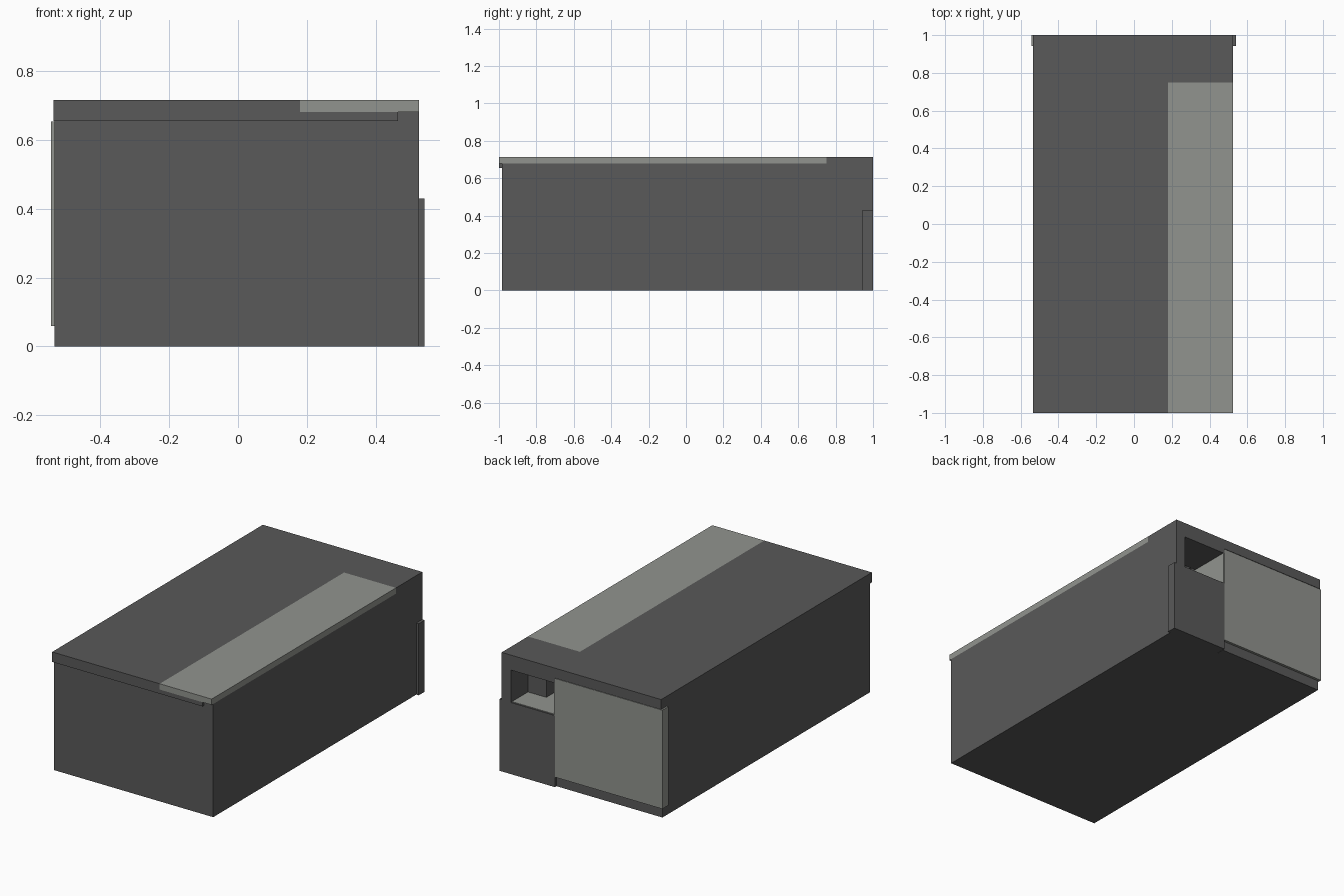
import bpy, bmesh

if "Cube" in bpy.data.objects:
    bpy.data.objects.remove(bpy.data.objects["Cube"])


def material(name, rgb):
    m = bpy.data.materials.new(name)
    m.diffuse_color = (*rgb, 1)
    m.use_nodes = True
    m.node_tree.nodes["Principled BSDF"].inputs["Base Color"].default_value = m.diffuse_color
    return m


DARK = material("dark_grey", (0.10, 0.10, 0.10))
LIGHT = material("light_grey", (0.285, 0.295, 0.272))


def box(name, x, y, z, mat):
    """Axis-aligned box from (min, max) ranges."""
    bm = bmesh.new()
    bmesh.ops.create_cube(bm, size=1)
    for v in bm.verts:
        v.co = [r[0] if c < 0 else r[1] for c, r in zip(v.co, (x, y, z))]
    mesh = bpy.data.meshes.new(name)
    bm.to_mesh(mesh)
    bm.free()
    mesh.materials.append(mat)
    ob = bpy.data.objects.new(name, mesh)
    bpy.context.collection.objects.link(ob)
    return ob


# Main body, leaving a passage under the skylight on the right
box("main_block", (-0.533, 0.17), (-0.985, 0.985), (0, 0.655), DARK)
box("passage_base", (0.17, 0.525), (-0.985, 0.945), (0, 0.425), DARK)
box("right_wall", (0.462, 0.525), (-0.985, 1), (0.425, 0.68), DARK)
box("front_wall", (0.17, 0.462), (-0.985, -0.94), (0.425, 0.655), DARK)

# Roof: long slab, rear slab, and the low lip under the skylight
box("roof_slab", (-0.535, 0.18), (-1, 1), (0.655, 0.715), DARK)
box("rear_roof", (0.18, 0.525), (0.75, 1), (0.68, 0.715), DARK)
box("rear_lintel", (0.17, 0.462), (0.75, 1), (0.625, 0.68), DARK)
box("front_lip", (0.18, 0.465), (-1, -0.94), (0.655, 0.68), DARK)
box("skylight", (0.18, 0.525), (-1, 0.75), (0.68, 0.715), LIGHT)

# Rear end: large light door and low dark panel beneath the window
box("rear_door", (-0.543, 0.172), (0.943, 1), (0.06, 0.653), LIGHT)
box("rear_panel", (0.172, 0.541), (0.943, 1), (0, 0.43), DARK)

# Passage interior seen through the window
box("passage_floor", (0.18, 0.462), (-0.94, 0.992), (0.425, 0.433), LIGHT)
box("passage_side", (0.17, 0.178), (-0.94, 0.999), (0.43, 0.625), LIGHT)
box("inner_block", (0.34, 0.462), (-0.94, 0.84), (0.433, 0.60), DARK)
